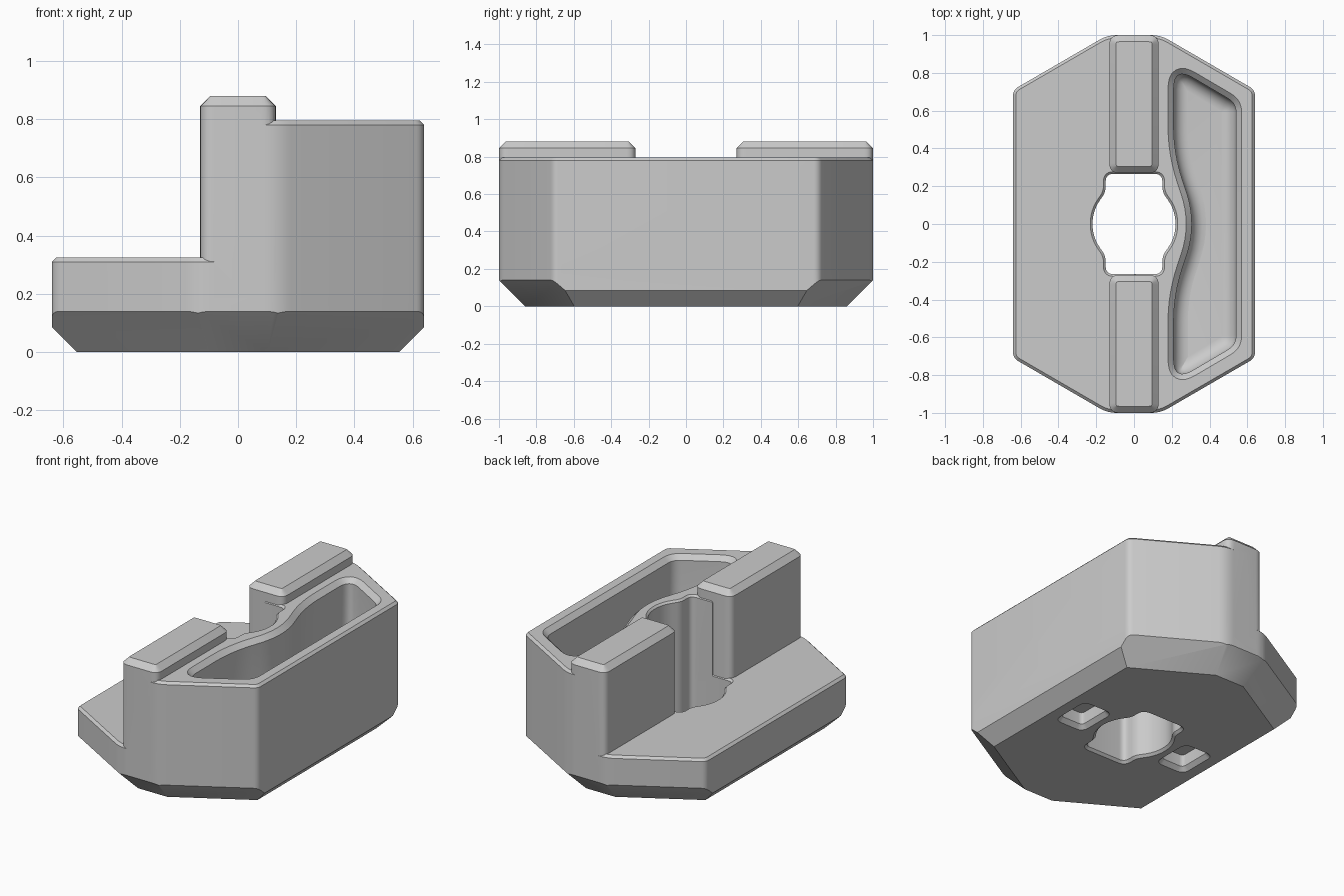
import bpy, bmesh
from math import sin, cos, radians, pi
from mathutils import Vector

old = bpy.data.objects.get("Cube")
if old:
    bpy.data.objects.remove(old, do_unlink=True)

grey = bpy.data.materials.new("light_grey")
grey.use_nodes = True
grey.diffuse_color = (0.6, 0.6, 0.6, 1)
grey.node_tree.nodes["Principled BSDF"].inputs["Base Color"].default_value = (0.6, 0.6, 0.6, 1)


def rounded(controls, steps=6):
    """Outline from (x, y, setback) corners, each corner rounded by its setback."""
    pts = []
    for i, (x, y, r) in enumerate(controls):
        p = Vector((x, y))
        if r == 0:
            pts.append(p)
            continue
        before = Vector(controls[i - 1][:2])
        after = Vector(controls[(i + 1) % len(controls)][:2])
        a = p + (before - p).normalized() * r
        b = p + (after - p).normalized() * r
        for k in range(steps + 1):
            t = k / steps
            pts.append(a * (1 - t) ** 2 + p * 2 * t * (1 - t) + b * t * t)
    return pts


def offset(pts, d):
    """Move a counter-clockwise outline outward by d."""
    out = []
    for i, p in enumerate(pts):
        u = (p - pts[i - 1]).normalized()
        v = (pts[(i + 1) % len(pts)] - p).normalized()
        n1, n2 = Vector((u.y, -u.x)), Vector((v.y, -v.x))
        out.append(p + (n1 + n2) * (d / (1 + n1.dot(n2))))
    return out


def loft(name, pts, rings, planes=()):
    """Solid through (z, offset) rings of one outline, trimmed by planes."""
    bm = bmesh.new()
    loops = [[bm.verts.new((p.x, p.y, z)) for p in offset(pts, d)] for z, d in rings]
    n = len(pts)
    for low, high in zip(loops, loops[1:]):
        for i in range(n):
            j = (i + 1) % n
            bm.faces.new((low[i], low[j], high[j], high[i]))
    bm.faces.new(loops[0][::-1])
    bm.faces.new(loops[-1])
    for point, normal in planes:
        geom = bm.verts[:] + bm.edges[:] + bm.faces[:]
        cut = bmesh.ops.bisect_plane(bm, geom=geom, plane_co=point, plane_no=normal,
                                     clear_outer=True)["geom_cut"]
        edges = [e for e in cut if isinstance(e, bmesh.types.BMEdge)]
        bmesh.ops.holes_fill(bm, edges=edges, sides=0)
    bmesh.ops.recalc_face_normals(bm, faces=bm.faces[:])
    mesh = bpy.data.meshes.new(name)
    bm.to_mesh(mesh)
    bm.free()
    mesh.materials.append(grey)
    obj = bpy.data.objects.new(name, mesh)
    bpy.context.collection.objects.link(obj)
    return obj


def combine(target, tool, operation):
    """Apply one boolean and discard the tool."""
    mod = target.modifiers.new("join", "BOOLEAN")
    mod.operation, mod.solver, mod.object = operation, "EXACT", tool
    bpy.context.view_layer.objects.active = target
    bpy.ops.object.modifier_apply(modifier=mod.name)
    bpy.data.objects.remove(tool, do_unlink=True)


DECK, TOP, CREST = 0.325, 0.795, 0.88

# Bottom chamfer planes: shallow on the long sides, deeper round the ends
slant = Vector((0.29, 0.5)).normalized()
reach = slant.dot(Vector((0.14, 1)))
planes = []
for s in (-1, 1):
    planes.append(((s * 0.555, 0, 0), (s, 0, -1)))
    planes.append(((0, s * 0.86, 0), (0, s, -1)))
    for t in (-1, 1):
        n = Vector((slant.x * s, slant.y * t, 0))
        planes.append((n * (reach - 0.14), n - Vector((0, 0, 1))))

# Base slab and tall half
half = [(0.14, -1, 0.05), (0.64, -0.71, 0.03), (0.64, 0.71, 0.03), (0.14, 1, 0.05)]
hexagon = rounded(half + [(-x, -y, r) for x, y, r in half])
body = loft("holder_body", hexagon, [(0, 0), (DECK - 0.015, 0), (DECK, -0.015)], planes)
tall = loft("tall_half", rounded([(0, -1, 0)] + half + [(0, 1, 0)]),
            [(0.2, 0), (TOP - 0.015, 0), (TOP, -0.015)])

# Central keyed hole, chamfered where it meets each surface
quarter = [(0.22 * cos(radians(a)), 0.22 * sin(radians(a)), 0) for a in range(5, 36, 6)]
quarter += [(0.15, 0.17, 0.03), (0.15, 0.265, 0.04)]
upper = quarter + [(-x, y, r) for x, y, r in quarter[::-1]]
keyhole = rounded(upper + [(-x, -y, r) for x, y, r in upper])
for block, top in ((body, DECK), (tall, TOP)):
    cutter = loft("hole_cutter", keyhole,
                  [(-0.01, 0.025), (0.015, 0), (top - 0.012, 0), (top + 0.01, 0.022)])
    combine(block, cutter, "DIFFERENCE")
combine(body, tall, "UNION")

# Two raised ribs in line with the hole
for s in (-1, 1):
    corners = [(-0.13, -0.365), (0.13, -0.365), (0.13, 0.365), (-0.13, 0.365)]
    rib_outline = rounded([(x, y + s * 0.635, 0.05) for x, y in corners])
    rib = loft("rib", rib_outline, [(0.2, 0), (CREST - 0.035, 0), (CREST, -0.035)])
    combine(body, rib, "UNION")

# Deep tray with filleted floor and chamfered lip
side = [(0.54, 0.64, 0.05), (0.21, 0.834, 0.12), (0.21, 0.37, 0.15)]
tray = rounded(side + [(0.335, 0, 0.18)] + [(x, -y, r) for x, y, r in side[::-1]], 8)
fillet, floor = 0.075, 0.2
rings = [(floor + fillet * (1 - cos(a)), fillet * (sin(a) - 1))
         for a in (k * pi / 12 for k in range(7))]
rings += [(TOP - 0.03, 0), (TOP + 0.01, 0.04)]
combine(body, loft("tray_cutter", tray, rings), "DIFFERENCE")

# Two shallow pockets underneath
for s in (-1, 1):
    corners = [(-0.08, -0.11), (0.08, -0.11), (0.08, 0.11), (-0.08, 0.11)]
    pocket = rounded([(x + s * 0.38, y, 0.025) for x, y in corners], 4)
    cutter = loft("pocket_cutter", pocket, [(-0.01, 0.035), (0.025, 0), (0.1, 0)])
    combine(body, cutter, "DIFFERENCE")

# Smooth rounded corners, crisp chamfers
bpy.ops.object.select_all(action="DESELECT")
body.select_set(True)
bpy.context.view_layer.objects.active = body
bpy.ops.object.shade_smooth_by_angle(angle=radians(25))
